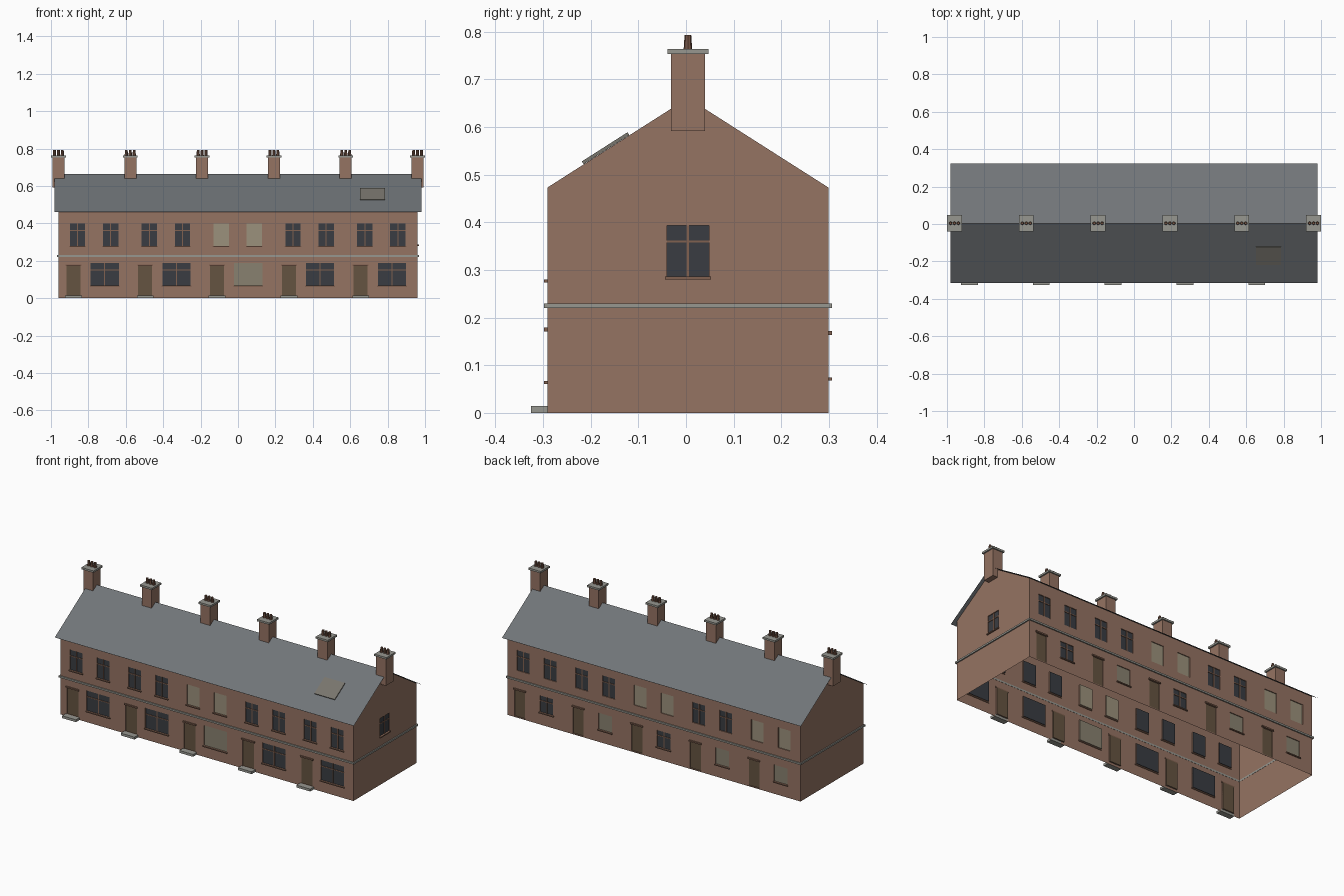
import bpy, bmesh
from mathutils import Matrix, Vector

if "Cube" in bpy.data.objects:
    bpy.data.objects.remove(bpy.data.objects["Cube"])

HX, HY, YC = 0.96, 0.295, 0.004        # wall half sizes and y centre
EAVE, APEX = 0.473, 0.661
HOUSES, W = 5, 0.384
DEPTH = 0.008                          # window recess

COL = {
    "brick": (0.30, 0.172, 0.123), "slate": (0.165, 0.178, 0.19),
    "glass": (0.042, 0.046, 0.054), "blind": (0.33, 0.285, 0.2),
    "board": (0.25, 0.222, 0.16), "wood": (0.13, 0.088, 0.052),
    "stone": (0.31, 0.31, 0.28), "clay": (0.2, 0.1, 0.065),
    "skylight": (0.19, 0.18, 0.155), "trim": (0.22, 0.12, 0.08),
}
MATS = {}
for n, c in COL.items():
    MATS[n] = bpy.data.materials.new(n)
    MATS[n].diffuse_color = (*c, 1)

PARTS = {}


def part(name, mat):
    return PARTS.setdefault(name, (bmesh.new(), mat))[0]


def box(name, mat, lo, hi, M=Matrix()):
    lo, hi = Vector(lo), Vector(hi)
    size = Matrix.Diagonal((*(hi - lo), 1))
    bmesh.ops.create_cube(part(name, mat), size=1,
                          matrix=M @ Matrix.Translation((lo + hi) / 2) @ size)


def quad(bm, pts, M=Matrix()):
    bm.faces.new([bm.verts.new(M @ Vector(p)) for p in pts])


def wall(name, M, width, holes, gable=False):
    """Sheet wall in local x/z with recessed openings; local +y points inward."""
    bm = part(name, "brick")
    us = sorted({0, width} | {round(v, 5) for h in holes for v in h[:2]})
    zs = sorted({0, EAVE} | {round(v, 5) for h in holes for v in h[2:]})
    grid = [[bm.verts.new(M @ Vector((u, 0, z))) for u in us] for z in zs]
    for j in range(len(zs) - 1):
        for i in range(len(us) - 1):
            u, z = (us[i] + us[i + 1]) / 2, (zs[j] + zs[j + 1]) / 2
            if not any(a < u < b and c < z < d for a, b, c, d in holes):
                bm.faces.new((grid[j][i], grid[j][i + 1],
                              grid[j + 1][i + 1], grid[j + 1][i]))
    if gable:
        bm.faces.new(grid[-1] + [bm.verts.new(M @ Vector((width / 2, 0, APEX)))])
    # reveals
    for a, b, c, d in holes:
        ring = [(a, c), (a, d), (b, d), (b, c)]
        for (u0, z0), (u1, z1) in zip(ring, ring[1:] + ring[:1]):
            quad(bm, [(u0, 0, z0), (u0, DEPTH, z0), (u1, DEPTH, z1), (u1, 0, z1)], M)


def window(side, M, hole, fill, sill=True):
    a, b, c, d = hole
    box(f"{side}_{fill}_panes", fill, (a, DEPTH - 0.003, c), (b, DEPTH, d), M)
    if fill == "glass":
        m, t = (a + b) / 2, c + (d - c) * 0.69
        box(f"{side}_glazing_bars", "trim", (m - .0025, .002, c), (m + .0025, .006, d), M)
        box(f"{side}_glazing_bars", "trim", (a, .002, t - .0025), (b, .006, t + .0025), M)
    if sill:
        box(f"{side}_sills", "trim", (a - .004, -.007, c - .006), (b + .004, .004, c), M)


def door(side, M, hole):
    a, b, c, d = hole
    box(f"{side}_doors", "wood", (a, DEPTH - .004, c), (b, DEPTH, d), M)
    box(f"{side}_door_lintels", "trim", (a - .005, -.007, d), (b + .005, .004, d + .008), M)


def frame(x, y, turns):
    return Matrix.Translation((x, y, 0)) @ Matrix.Rotation(turns * 1.5707963268, 4, 'Z')


Y0, Y1 = YC - HY, YC + HY
FRONT, RIGHT = frame(-HX, Y0, 0), frame(HX, Y0, 1)
BACK, LEFT = frame(HX, Y1, 2), frame(-HX, Y1, 3)


def span(mid, width, lo, hi):
    return (mid - width / 2, mid + width / 2, lo, hi)


# front and back facades, house by house
front_holes, back_holes = [], []
back_up = ["glass", "glass", "blind", "glass", "blind"]
back_low = ["glass", "board", "glass", "board", "board"]
for i in range(HOUSES):
    u = i * W
    # front
    d, low = span(u + .08, .075, .014, .171), span(u + .247, .151, .067, .187)
    ups = [span(u + o, .082, .28, .40) for o in (.102, .279)]
    front_holes += [d, low] + ups
    door("front", FRONT, d)
    window("front", FRONT, low, "board" if i == 2 else "glass")
    for h in ups:
        window("front", FRONT, h, "blind" if i == 2 else "glass")
    box("front_steps", "stone", (u + .035, -.034, 0), (u + .125, 0, .014), FRONT)
    # back
    d, low = span(u + .08, .07, .006, .164), span(u + .255, .088, .074, .172)
    ups = [span(u + o, .082, .28, .40) for o in (.102, .279)]
    back_holes += [d, low] + ups
    door("back", BACK, d)
    window("back", BACK, low, back_low[i])
    for h in ups:
        window("back", BACK, h, back_up[i], sill=False)
wall("front_wall", FRONT, 2 * HX, front_holes)
wall("back_wall", BACK, 2 * HX, back_holes)

# gable ends, only the right one has a window
gable_hole = span(HY, .088, .286, .393)
wall("right_gable", RIGHT, 2 * HY, [gable_hole], True)
window("gable", RIGHT, gable_hole, "glass")
wall("left_gable", LEFT, 2 * HY, [], True)

# string course around the building
for M, w in ((FRONT, HX), (BACK, HX), (RIGHT, HY), (LEFT, HY)):
    box("string_course", "stone", (-.007, -.007, .22), (2 * w + .007, .001, .23), M)

# thin roof sheets
RIDGE, RH, SLOPE = 0.664, 0.32, 0.638
bm = part("roof", "slate")
for s in (-1, 1):
    x = .98 * -s
    e = RIDGE - RH * SLOPE
    quad(bm, [(x, YC + s * RH, e), (-x, YC + s * RH, e), (-x, YC, RIDGE), (x, YC, RIDGE)])

# skylight lying on the front slope
tilt = Matrix.Translation((.72, -.168, RIDGE - (.168 + YC) * SLOPE)) @ Matrix.Rotation(.568, 4, 'X')
box("skylight", "skylight", (-.067, -.057, -.002), (.067, .057, .005), tilt)

# chimneys with caps and three pots
for i in range(HOUSES + 1):
    x = -HX + i * W
    box("chimney_stacks", "brick", (x - .032, YC - .036, .592), (x + .032, YC + .036, .754))
    box("chimney_caps", "stone", (x - .04, YC - .043, .753), (x + .04, YC + .043, .764))
    for k in (-1, 0, 1):
        bmesh.ops.create_cone(part("chimney_pots", "clay"), cap_ends=True, segments=8,
                              radius1=.009, radius2=.007, depth=.03,
                              matrix=Matrix.Translation((x + k * .021, YC, .778)))

# turn the collected parts into objects
for name, (bm, mat) in PARTS.items():
    me = bpy.data.meshes.new(name)
    bm.to_mesh(me)
    bm.free()
    me.materials.append(MATS[mat])
    bpy.context.collection.objects.link(bpy.data.objects.new(name, me))

for m in bpy.data.materials:
    if m.users and not m.is_grease_pencil:
        m.use_nodes = True
        m.node_tree.nodes["Principled BSDF"].inputs["Base Color"].default_value = m.diffuse_color
